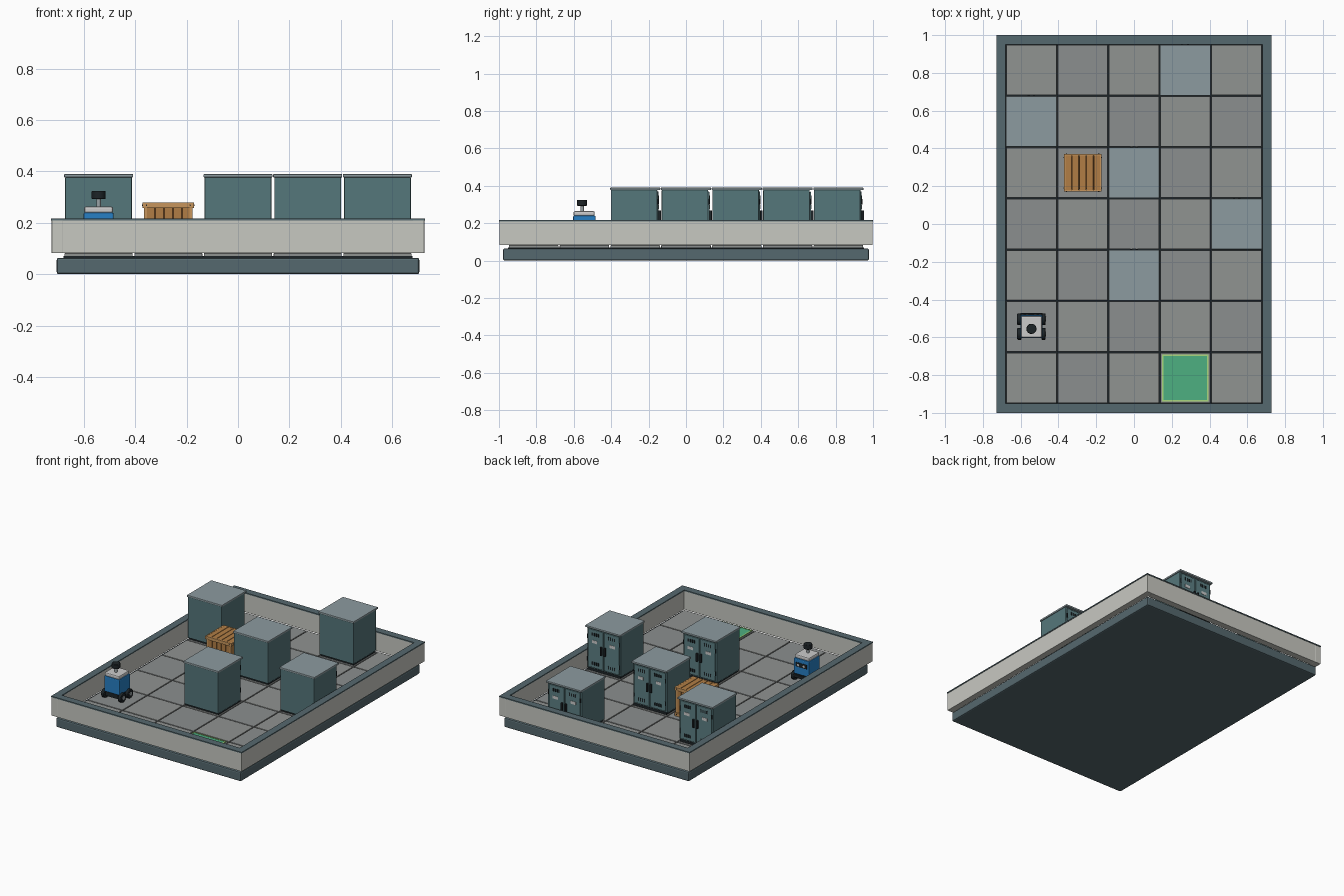
import bpy
from math import pi

if "Cube" in bpy.data.objects:
    bpy.data.objects.remove(bpy.data.objects["Cube"])

CELL = 0.2715
FLOOR = 0.082


def mat(name, hexcol):
    lin = [(int(hexcol[i:i + 2], 16) / 255) ** 2.2 for i in (0, 2, 4)]
    m = bpy.data.materials.new(name)
    m.diffuse_color = (*lin, 1)
    m.use_nodes = True
    m.node_tree.nodes["Principled BSDF"].inputs["Base Color"].default_value = m.diffuse_color
    return m


SLATE = mat("slate", "56686e")
DARK = mat("dark", "22282b")
WALL = mat("wall_paint", "c6c7c0")
TILE = [mat("tile_a", "8f9290"), mat("tile_b", "8a8d8d")]
TEAL = mat("teal", "56767a")
DOOR = mat("door_teal", "5d7f83")
LID = mat("lid_grey", "8b999e")
WHITE = mat("white", "dcdedb")
BLUE = mat("blue", "2b7fc4")
WOOD = mat("wood", "b07d47")
WOOD2 = mat("wood_light", "c6945c")
WOODIN = mat("wood_shadow", "6e4a28")
GREEN = mat("green", "4fae80")
LIME = mat("lime", "a8d67c")
METAL = mat("hub_metal", "9aa3a6")


def finish(o, name, m, bevel=0):
    o.name = name
    o.data.materials.append(m)
    if bevel:
        b = o.modifiers.new("bevel", "BEVEL")
        b.width, b.segments, b.limit_method = bevel, 2, "ANGLE"
    return o


def box(name, x, y, z, m, bevel=0):
    """Box from (min, max) pairs."""
    bpy.ops.mesh.primitive_cube_add(size=1, location=[(a + b) / 2 for a, b in (x, y, z)])
    o = bpy.context.object
    o.scale = [b - a for a, b in (x, y, z)]
    bpy.ops.object.transform_apply(location=False, rotation=False, scale=True)
    return finish(o, name, m, bevel)


def cyl(name, loc, r, depth, m, axis="z", sides=24, bevel=0):
    rot = {"x": (0, pi / 2, 0), "y": (pi / 2, 0, 0), "z": (0, 0, 0)}[axis]
    bpy.ops.mesh.primitive_cylinder_add(vertices=sides, radius=r, depth=depth, location=loc, rotation=rot)
    bpy.ops.object.shade_smooth_by_angle()
    return finish(bpy.context.object, name, m, bevel)


def span(c, half):
    return (c - half, c + half)


def cell(col, row):
    return (col - 2) * CELL, (row - 3) * CELL


# base slab and floor tiles
box("base", (-.706, .706), (-.978, .978), (0, .064), SLATE, .008)
box("floor_bed", (-.68, .68), (-.951, .951), (.062, .07), DARK)
for c in range(5):
    for r in range(7):
        x, y = cell(c, r)
        box("floor_tile", span(x, .1325), span(y, .1325), (.066, FLOOR), TILE[(c + r) % 2], .002)

# perimeter walls with dark caps
for s in (-1, 1):
    box("side_wall", span(s * .7035, .0225), (-.998, .998), (FLOOR, .209), WALL, .002)
    box("side_wall_cap", span(s * .7035, .0245), (-1, 1), (.209, .217), SLATE)
    box("end_wall", (-.681, .681), span(s * .9745, .0225), (FLOOR, .209), WALL)
    box("end_wall_cap", (-.679, .679), span(s * .9755, .0245), (.209, .217), SLATE)

# goal pad
gx, gy = cell(3, 0)
box("goal_pad", span(gx, .124), span(gy, .124), (FLOOR, .085), GREEN)
for s in (-1, 1):
    box("goal_border", span(gx + s * .12, .004), span(gy, .124), (.084, .087), LIME)
    box("goal_border", span(gx, .124), span(gy + s * .12, .004), (.084, .087), LIME)


# cabinets, doors facing the back
def cabinet(cx, cy):
    box("cabinet_plinth", span(cx, .125), span(cy, .12), (FLOOR, .1), DARK)
    box("cabinet_body", span(cx, .13), (cy - .13, cy + .118), (.094, .379), TEAL, .004)
    box("cabinet_lid", span(cx, .1345), span(cy, .134), (.377, .39), LID, .003)
    for s in (-1, 1):
        dx = cx + s * .062
        box("cabinet_door", span(dx, .058), (cy + .117, cy + .125), (.106, .368), DOOR, .002)
        for z in (.338, .137):
            for i in range(4):
                box("door_vent", span(dx + (i - 1.5) * .015, .0045), (cy + .124, cy + .127),
                    (z - .011, z + .011), DARK, .002)
        box("door_label", span(dx + s * .006, .02), (cy + .124, cy + .127), (.277, .297), WHITE)
        box("door_handle", span(cx + s * .014, .006), (cy + .125, cy + .138), (.21, .268), DARK, .002)
        for z in (.16, .315):
            cyl("door_hinge", (cx + s * .121, cy + .124, z), .004, .03, DARK, sides=10)


for c, r in ((3, 6), (0, 5), (2, 4), (4, 3), (2, 2)):
    cabinet(*cell(c, r))

# wooden crate
kx, ky = cell(1, 4)
T = .279
box("crate_core", span(kx, .085), span(ky, .085), (FLOOR + .004, T - .01), WOODIN)
for i in range(5):
    d = (i - 2) * .0385
    box("crate_top_plank", span(kx + d, .0175), span(ky, .096), (T - .012, T), WOOD, .001)
    for s in (-1, 1):
        e = (i - 2) * .035
        box("crate_slat", span(kx + e, .0155), span(ky + s * .088, .004), (FLOOR + .002, T - .01), WOOD)
        box("crate_slat", span(kx + s * .088, .004), span(ky + e, .0155), (FLOOR + .002, T - .01), WOOD)
for s in (-1, 1):
    for z in (FLOOR, T - .021):
        box("crate_rail", span(kx, .1), span(ky + s * .0955, .0045), (z, z + .022), WOOD2, .001)
        box("crate_rail", span(kx + s * .0955, .0045), span(ky, .091), (z, z + .022), WOOD2, .001)
        for t in (-1, 1):
            cyl("crate_nail", (kx + t * .085, ky + s * .1, z + .011), .003, .003, DARK, "y", 8)
            cyl("crate_nail", (kx + s * .1, ky + t * .08, z + .011), .003, .003, DARK, "x", 8)
    for t in (-1, 1):
        box("crate_post", span(kx + s * .088, .006), span(ky + t * .088, .006), (FLOOR, T - .01), WOOD2)

# wheeled robot facing the back
rx, ry = cell(0, 1)
box("robot_chassis", span(rx, .05), span(ry, .06), (.104, .135), DARK, .003)
box("robot_body", span(rx, .059), span(ry, .06), (.132, .24), BLUE, .006)
box("robot_top", span(rx, .056), span(ry - .002, .057), (.238, .264), WHITE, .008)
box("robot_bumper", span(rx, .06), (ry + .055, ry + .071), (.112, .13), DARK, .003)
box("robot_face", span(rx, .042), (ry + .056, ry + .063), (.185, .215), DARK, .002)
for s in (-1, 1):
    cyl("robot_sensor", (rx + s * .022, ry + .063, .2), .008, .005, WHITE, "y", 16)
    for t in (-1, 1):
        wy = ry + t * .039
        cyl("robot_wheel", (rx + s * .064, wy, FLOOR + .031), .031, .023, DARK, "x", 24, .004)
        cyl("robot_hub", (rx + s * .0755, wy, FLOOR + .031), .013, .004, METAL, "x", 16)
cyl("robot_mast", (rx, ry - .012, .278), .009, .034, METAL, sides=16)
cyl("robot_scanner", (rx, ry - .012, .309), .027, .032, DARK, sides=28, bevel=.003)
